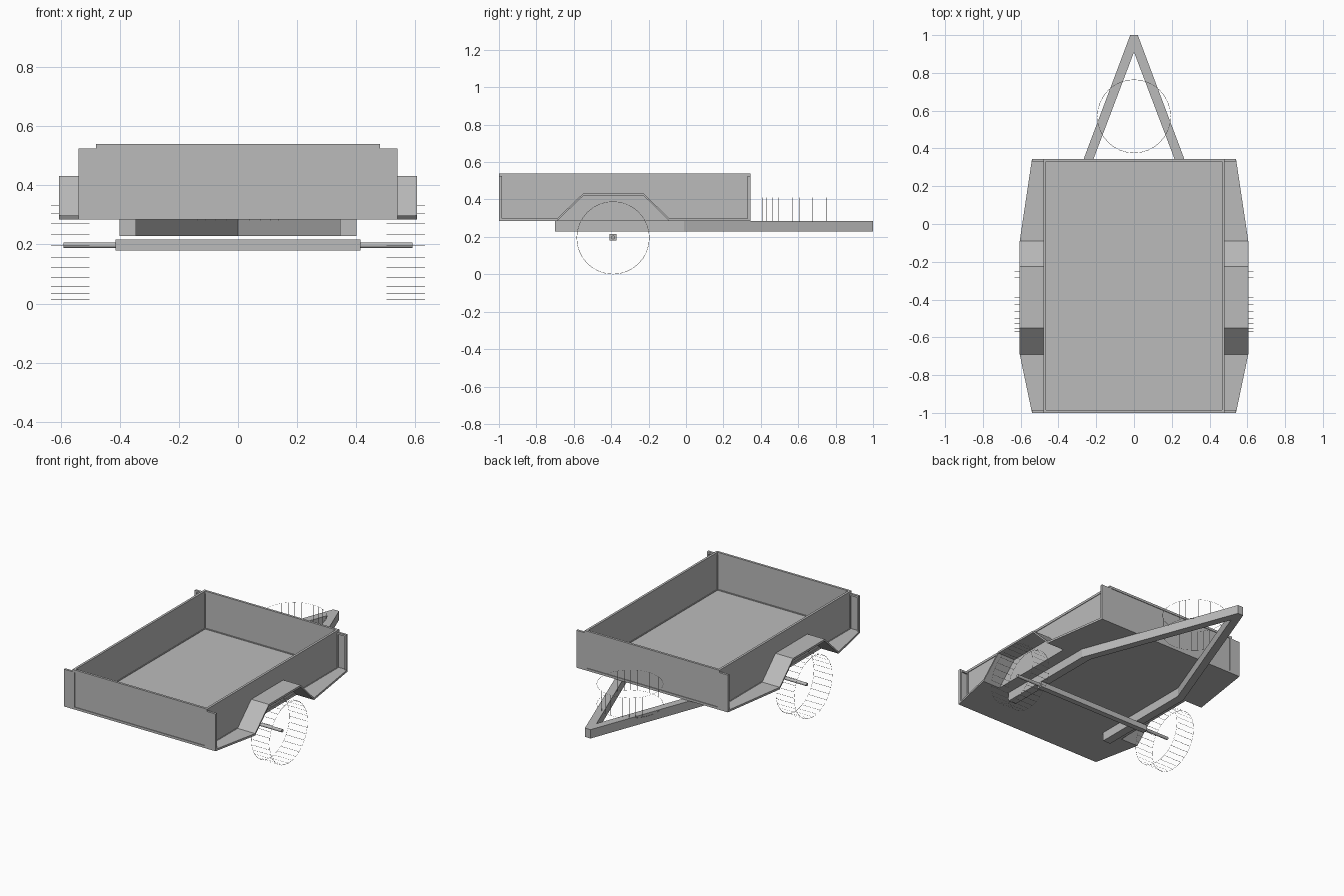
import bpy, bmesh, math

if "Cube" in bpy.data.objects:
    bpy.data.objects.remove(bpy.data.objects["Cube"])

grey = bpy.data.materials.new("plain grey")
grey.diffuse_color = (0.5, 0.5, 0.5, 1)
grey.use_nodes = True
grey.node_tree.nodes["Principled BSDF"].inputs["Base Color"].default_value = grey.diffuse_color


def finish(name, bm, fix=True):
    if fix:
        bmesh.ops.recalc_face_normals(bm, faces=bm.faces)
    me = bpy.data.meshes.new(name)
    bm.to_mesh(me)
    bm.free()
    me.materials.append(grey)
    ob = bpy.data.objects.new(name, me)
    bpy.context.collection.objects.link(ob)
    return ob


def boxes(name, *spans):
    """One object from boxes given as (x0, x1, y0, y1, z0, z1)."""
    bm = bmesh.new()
    for x0, x1, y0, y1, z0, z1 in spans:
        vs = bmesh.ops.create_cube(bm, size=1)["verts"]
        for v in vs:
            v.co = ((x0 + x1) / 2 + v.co.x * (x1 - x0),
                    (y0 + y1) / 2 + v.co.y * (y1 - y0),
                    (z0 + z1) / 2 + v.co.z * (z1 - z0))
    return finish(name, bm)


W, Y0, Y1, Z0, Z1, T = 0.48, -1.0, 0.345, 0.285, 0.54, 0.015
I = 0.004  # panel recess inside its frame

# Tray floor
boxes("floor", (-W, W, Y0, Y1, Z0, Z0 + 0.01))

# End walls: recessed panel in a square frame
for name, y in (("tailgate", Y0), ("headboard", Y1 - T)):
    boxes(name,
          (-W + T, W - T, y + I, y + T - I, Z0 + T, Z1 - T),
          (-W, W, y, y + T, Z1 - T, Z1),
          (-W, W, y, y + T, Z0, Z0 + T),
          (-W, -W + T, y, y + T, Z0 + T, Z1 - T),
          (W - T, W, y, y + T, Z0 + T, Z1 - T))

for side, s in (("right", 1), ("left", -1)):
    # Side walls
    x0, x1 = sorted((s * W, s * (W - T)))
    boxes(side + "_side_wall",
          (x0 + I, x1 - I, Y0 + T, Y1 - T, Z0 + T, Z1 - T),
          (x0, x1, Y0 + T, Y1 - T, Z1 - T, Z1),
          (x0, x1, Y0 + T, Y1 - T, Z0, Z0 + T))

    # Corner flaps with a folded lip on the top and outer edge
    for end, y, plate in (("rear", Y0, Y0), ("front", Y1 - T, Y1 - 0.006)):
        a, b = sorted((s * W, s * 0.54))
        c, d = sorted((s * 0.528, s * 0.54))
        boxes(f"{side}_{end}_flap",
              (a, b, plate, plate + 0.006, Z0, 0.525),
              (a, b, y, y + T, 0.513, 0.525),
              (c, d, y, y + T, Z0, 0.513))

    # Fender: tapered plate folded over the wheel
    bm = bmesh.new()
    rings = []
    for y, z, xo in ((Y1, 0.298, 0.54), (-0.09, 0.298, 0.605),
                     (-0.225, 0.432, 0.605), (-0.55, 0.432, 0.605),
                     (-0.69, 0.298, 0.605), (Y0, 0.298, 0.54)):
        rings.append([bm.verts.new((s * x, y, h)) for x, h in
                      ((W, z), (xo, z), (xo, z - 0.013), (W, z - 0.013))])
    for r, q in zip(rings, rings[1:]):
        for i in range(4):
            j = (i + 1) % 4
            bm.faces.new((r[i], r[j], q[j], q[i]))
    bm.faces.new(rings[0])
    bm.faces.new(rings[-1])
    finish(side + "_fender", bm)

# Drawbar: two bent beams meeting at the hitch
half = [(0.02, 1.0), (0.40, -0.012), (0.40, -0.70),
        (0.345, -0.70), (0.345, 0.0), (0.0, 0.91)]
outline = half + [(-x, y) for x, y in half[-2::-1]]
bm = bmesh.new()
face = bm.faces.new([bm.verts.new((x, y, 0.228)) for x, y in outline])
top = bmesh.ops.extrude_face_region(bm, geom=[face])["geom"]
bmesh.ops.translate(bm, vec=(0, 0, Z0 - 0.228),
                    verts=[g for g in top if isinstance(g, bmesh.types.BMVert)])
bmesh.ops.triangulate(bm, faces=[f for f in bm.faces if len(f.verts) > 4])
finish("drawbar", bm)

# Axle beam and round stub shaft
AY, AZ = -0.39, 0.197
boxes("axle_beam", (-0.415, 0.415, AY - 0.018, AY + 0.018, 0.18, 0.216))
bpy.ops.mesh.primitive_cylinder_add(vertices=16, radius=0.01, depth=1.18,
                                    location=(0, AY, AZ), rotation=(0, math.pi / 2, 0))
shaft = bpy.context.object
shaft.name = "axle_shaft"
shaft.data.materials.append(grey)
bpy.ops.object.shade_smooth_by_angle()


def wire_wheel(name, loc, axis_x):
    """Two hairline rims joined by hairline rungs."""
    R, D, N, t = 0.195, 0.13, 32, 0.002
    bm = bmesh.new()
    for k in range(N):
        a, b = (2 * math.pi * (k + e) / N for e in (0, 1))
        for h in (-D / 2, D / 2):
            bm.faces.new([bm.verts.new((r * math.cos(g), r * math.sin(g), h))
                          for r, g in ((R - t, a), (R, a), (R, b), (R - t, b))])
        w = t / R / 2
        bm.faces.new([bm.verts.new((R * math.cos(g), R * math.sin(g), h))
                      for g, h in ((a - w, -D / 2), (a + w, -D / 2),
                                   (a + w, D / 2), (a - w, D / 2))])
    ob = finish(name, bm, False)
    ob.location = loc
    if axis_x:
        ob.rotation_euler = (0, math.pi / 2, 0)


# Road wheels and the spare lying on the drawbar
wire_wheel("right_wheel", (0.568, AY, 0.195), True)
wire_wheel("left_wheel", (-0.568, AY, 0.195), True)
wire_wheel("spare_wheel", (0, 0.57, 0.345), False)
